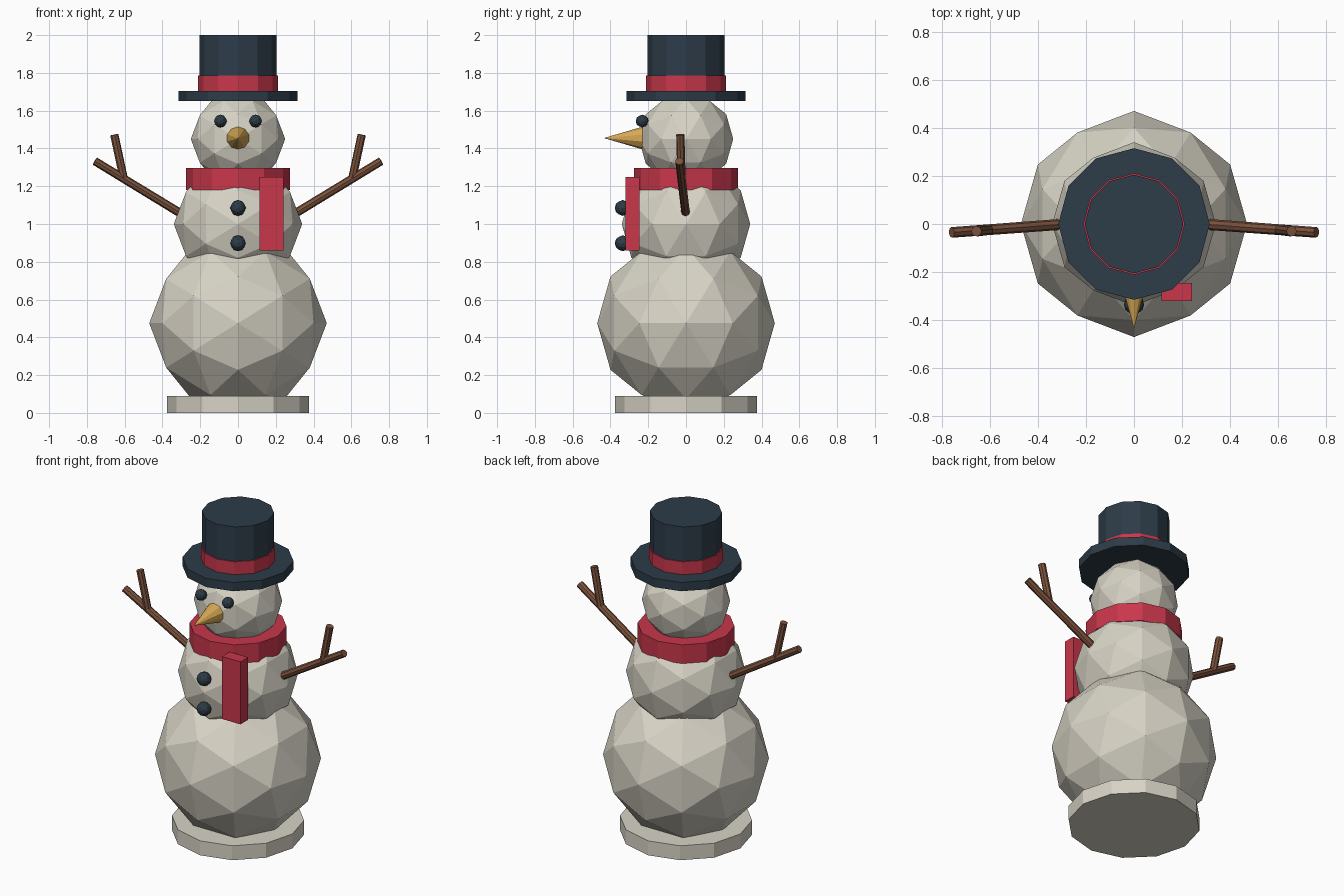
import bpy
import math
from mathutils import Vector

cube = bpy.data.objects.get("Cube")
if cube:
    bpy.data.objects.remove(cube, do_unlink=True)


def material(name, colour):
    mat = bpy.data.materials.new(name)
    mat.use_nodes = True
    rgba = (*colour, 1)
    mat.diffuse_color = rgba
    bsdf = next(n for n in mat.node_tree.nodes if n.type == "BSDF_PRINCIPLED")
    bsdf.inputs["Base Color"].default_value = rgba
    bsdf.inputs["Roughness"].default_value = 0.9
    return mat


snow = material("snow", (0.68, 0.65, 0.56))
red = material("red wool", (0.58, 0.038, 0.07))
coal = material("coal black", (0.026, 0.045, 0.065))
wood = material("brown wood", (0.2, 0.085, 0.046))
carrot = material("golden carrot", (0.68, 0.4, 0.09))


def finish(name, mat):
    obj = bpy.context.object
    obj.name = obj.data.name = name
    obj.data.materials.append(mat)
    return obj


# Angle that turns the icosphere so an edge, not a corner, lies on top
EDGE_UP = -math.atan(2) / 2


def ball(name, mat, radius, centre):
    bpy.ops.mesh.primitive_ico_sphere_add(
        subdivisions=2, radius=radius, location=centre, rotation=(0, EDGE_UP, 0))
    return finish(name, mat)


def disc(name, mat, radius, bottom, top):
    bpy.ops.mesh.primitive_cylinder_add(
        vertices=12, radius=radius, depth=top - bottom,
        location=(0, 0, (bottom + top) / 2))
    return finish(name, mat)


def rod(name, mat, start, end, r_start, r_end, sides=8):
    a, b = Vector(start), Vector(end)
    axis = b - a
    bpy.ops.mesh.primitive_cone_add(
        vertices=sides, radius1=r_start, radius2=r_end, depth=axis.length,
        location=(a + b) / 2, rotation=axis.to_track_quat("Z", "Y").to_euler())
    return finish(name, mat)


# Snow body on its base
disc("base", snow, 0.375, 0, 0.09)
ball("lower_body", snow, 0.47, (0, 0, 0.475))
ball("middle_body", snow, 0.34, (0, 0, 1.0))
ball("head", snow, 0.25, (0, 0, 1.45))

# Top hat
disc("hat_brim", coal, 0.315, 1.65, 1.705)
disc("hat_crown", coal, 0.205, 1.7, 2.0)
disc("hat_band", red, 0.211, 1.704, 1.785)

# Scarf with hanging tail
disc("scarf", red, 0.275, 1.18, 1.297)
bpy.ops.mesh.primitive_cube_add(size=1, location=(0.178, -0.283, 1.055))
tail = finish("scarf_tail", red)
tail.scale = (0.126, 0.075, 0.39)

# Face and buttons
rod("nose", carrot, (0, -0.23, 1.455), (0, -0.435, 1.455), 0.06, 0, 10)
ball("upper_button", coal, 0.042, (0, -0.335, 1.085))
ball("lower_button", coal, 0.042, (0, -0.335, 0.898))

# Eyes and stick arms on both sides
for side, sign in (("left", 1), ("right", -1)):
    ball(side + "_eye", coal, 0.034, (sign * 0.093, -0.232, 1.545))
    rod(side + "_arm", wood, (sign * 0.28, 0, 1.042),
        (sign * 0.758, -0.035, 1.333), 0.023, 0.022)
    rod(side + "_twig", wood, (sign * 0.605, -0.024, 1.24),
        (sign * 0.655, -0.03, 1.473), 0.022, 0.022)
